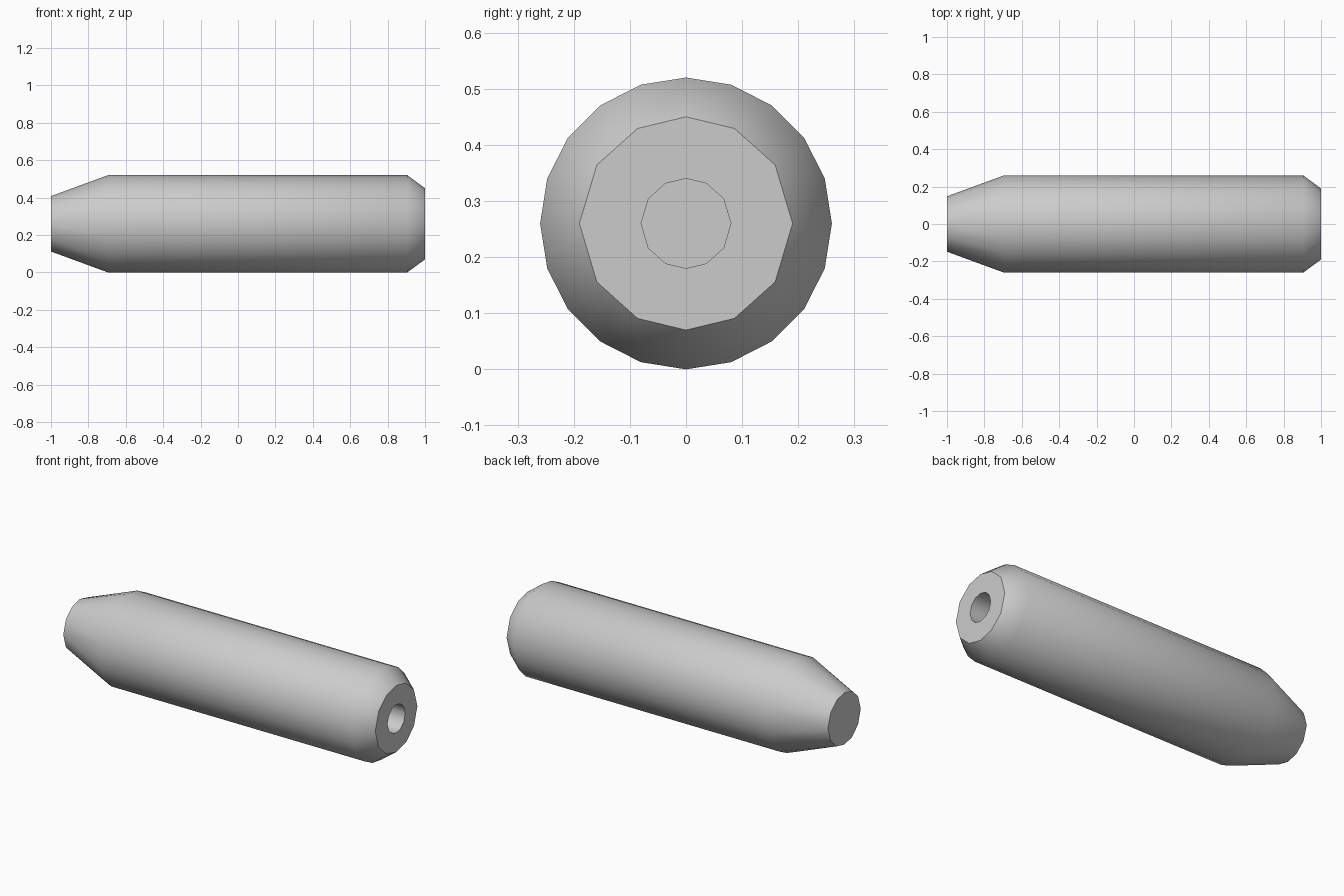
import bpy, bmesh
from math import radians, sin, cos

if "Cube" in bpy.data.objects:
    bpy.data.objects.remove(bpy.data.objects["Cube"])

CENTRE_Z = 0.26
BODY = [i * 18 for i in range(20)]
QUARTER = [0, 33.3, 63]
CAP = QUARTER + [90] + [180 - a for a in QUARTER[:0:-1]]
CAP = CAP + [a + 180 for a in CAP]   # 12 sides, mirrored in y and z

bm = bmesh.new()


def ring(x, radius, angles):
    return [bm.verts.new((x, radius * cos(radians(a)), CENTRE_Z + radius * sin(radians(a))))
            for a in angles]


def bridge(a, b):
    n = len(a)
    for i in range(n):
        bm.faces.new((a[i], a[(i + 1) % n], b[(i + 1) % n], b[i]))


# Outer shell: tapered tip, straight body, bevelled end
ring(-1, 0.148, CAP)
ring(-0.695, 0.26, BODY)
ring(0.905, 0.26, BODY)
end = ring(1, 0.19, CAP)
bmesh.ops.convex_hull(bm, input=bm.verts[:])

# Open the bevelled end and sink a blind hole into it
lid = [f for f in bm.faces if all(v.co.x > 0.99 for v in f.verts)]
bmesh.ops.delete(bm, geom=lid, context='FACES')
mouth = ring(1, 0.08, CAP)
bottom = ring(0.7, 0.08, CAP)
bridge(end, mouth)
bridge(mouth, bottom)
bm.faces.new(bottom)
bmesh.ops.recalc_face_normals(bm, faces=bm.faces[:])
bmesh.ops.dissolve_limit(bm, angle_limit=radians(0.5), verts=bm.verts[:], edges=bm.edges[:])

mesh = bpy.data.meshes.new("tapered_barrel")
bm.to_mesh(mesh)
bm.free()
barrel = bpy.data.objects.new("tapered_barrel", mesh)
bpy.context.collection.objects.link(barrel)
bpy.context.view_layer.objects.active = barrel
barrel.select_set(True)
bpy.ops.object.shade_smooth_by_angle(angle=radians(45))
